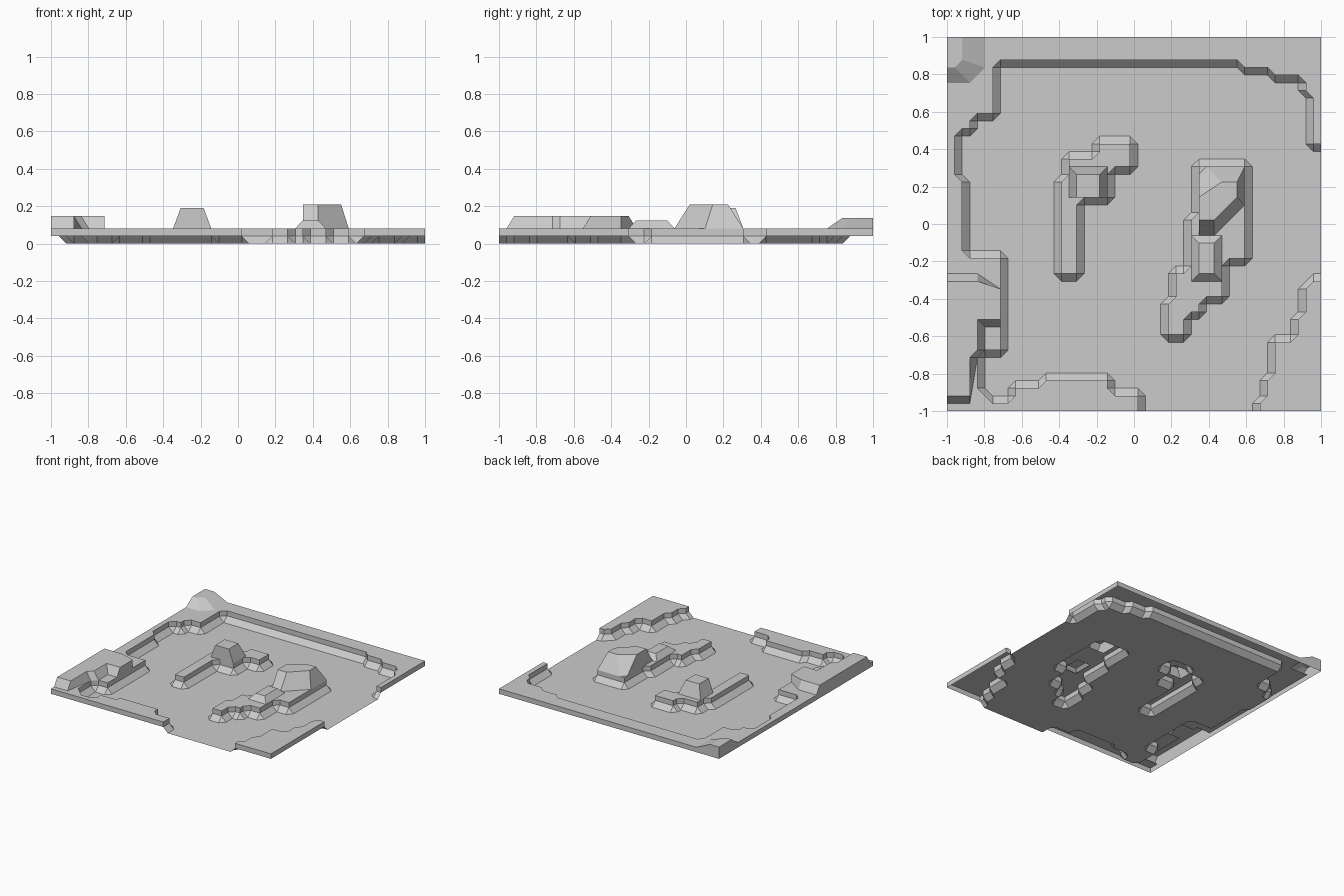
import bpy
import bmesh

cube = bpy.data.objects.get("Cube")
if cube:
    bpy.data.objects.remove(cube)

CELLS = 49
STEP = 2 / CELLS
TOP = 2 * STEP

stone = bpy.data.materials.new("grey_stone")
stone.use_nodes = True
colour = (0.6, 0.6, 0.6, 1)
stone.diffuse_color = colour
stone.node_tree.nodes["Principled BSDF"].inputs["Base Color"].default_value = colour


def place(u, v, z):
    return (u * STEP - 1, v * STEP - 1, z)


def build(name, faces):
    """Make a flat-shaded object from faces given as lists of points."""
    bm = bmesh.new()
    for face in faces:
        bm.faces.new([bm.verts.new(p) for p in face])
    bmesh.ops.remove_doubles(bm, verts=bm.verts, dist=STEP / 100)
    mesh = bpy.data.meshes.new(name)
    bm.to_mesh(mesh)
    bm.free()
    mesh.materials.append(stone)
    obj = bpy.data.objects.new(name, mesh)
    bpy.context.collection.objects.link(obj)


def inside(rects, u, v):
    return any(a <= u <= b and c <= v <= d for a, b, c, d in rects)


# Raised ground as grid rectangles: first u, last u, first v, last v
west = [(0, 6, 39, 49), (0, 3, 37, 38), (0, 1, 31, 36), (0, 2, 21, 30),
        (0, 7, 8, 20), (0, 4, 0, 7)]
south = [(5, 5, 0, 2), (6, 8, 0, 1), (9, 12, 0, 3), (13, 21, 0, 4), (22, 25, 0, 2)]
north = [(7, 38, 46, 49), (39, 42, 45, 49), (43, 46, 44, 49), (47, 47, 42, 49),
         (48, 49, 35, 49)]
south_east = [(48, 49, 0, 17), (47, 47, 0, 16), (46, 46, 0, 12), (43, 45, 0, 9),
              (42, 42, 0, 4), (41, 41, 0, 1)]
small_island = [(15, 17, 18, 30), (16, 21, 28, 33), (20, 24, 32, 35)]
large_island = [(29, 31, 10, 14), (30, 33, 13, 18), (30, 36, 15, 18), (32, 36, 18, 20),
                (32, 39, 20, 25), (33, 39, 25, 32)]
raised = west + south + north + south_east + small_island + large_island

# Hollows left open under the rocks
hollows = [(17, 20, 29, 31), (34, 37, 27, 30), (33, 35, 18, 21), (0, 2, 2, 16),
           (3, 6, 12, 15), (0, 3, 45, 48)]

high = {(u, v): inside(raised, u, v)
        for u in range(CELLS + 1) for v in range(CELLS + 1)}
floor, banks, walls, plateau = [], [], [], []


def wall(p, q):
    walls.append([place(*p, STEP), place(*q, STEP), place(*q, TOP), place(*p, TOP)])


def sloped(points):
    banks.append([place(*p, STEP if high[p] else 0) for p in points])


# Floor, sloping banks, upright walls and plateau, cell by cell
for u in range(CELLS):
    for v in range(CELLS):
        ring = [(u, v), (u + 1, v), (u + 1, v + 1), (u, v + 1)]
        flags = [high[p] for p in ring]
        count = sum(flags)
        if count == 0:
            floor.append([place(*p, 0) for p in ring])
        elif count == 4:
            if not inside(hollows, u, v):
                plateau.append([place(*p, TOP) for p in ring])
        elif count == 2:
            sloped(ring)
            for i in range(4):
                if flags[i] and flags[(i + 1) % 4]:
                    wall(ring[(i + 1) % 4], ring[i])
        else:
            # Corner cells split along the diagonal
            odd = flags.index(count == 1)
            ring = ring[odd:] + ring[:odd]
            sloped([ring[0], ring[1], ring[3]])
            if count == 1:
                floor.append([place(*p, 0) for p in ring[1:]])
            else:
                plateau.append([place(*p, TOP) for p in ring[1:]])
                wall(ring[3], ring[1])

# Outer rim around the raised edges
for i in range(CELLS):
    for p, q in (((i, 0), (i + 1, 0)), ((i + 1, CELLS), (i, CELLS)),
                 ((CELLS, i), (CELLS, i + 1)), ((0, i + 1), (0, i))):
        if high[p] and high[q]:
            wall(p, q)

build("ground_floor", floor)
build("sloping_banks", banks)
build("upright_walls", walls)
build("plateau_tops", plateau)


def rock(name, base, top, height):
    """Loft an open-bottomed rock from a base outline to a top outline."""
    low = [place(*p, TOP) for p in base]
    cap = [place(*p, height) for p in top]
    n = len(low)
    sides = [[low[i], low[(i + 1) % n], cap[(i + 1) % n], cap[i]] for i in range(n)]
    build(name, sides + [cap])


# Rocks standing on the raised ground
rock("small_island_rock",
     [(16, 28), (21, 28), (21, 32), (16, 32)],
     [(17, 28), (20, 28), (20, 31), (17, 31)], 0.19)
rock("large_island_tall_rock",
     [(33, 23), (35, 23), (39, 27), (39, 32), (34, 32), (33, 31)],
     [(33, 25), (35, 25), (38, 28), (38, 30), (36, 30), (33, 28)], 0.21)
rock("large_island_low_rock",
     [(32, 17), (36, 17), (36, 23), (32, 23)],
     [(33, 18), (35, 18), (35, 22), (33, 22)], 0.125)
rock("south_west_rock",
     [(0, 1), (3, 1), (4, 7), (5, 8), (5, 11), (7, 11), (7, 16), (4, 18), (0, 18)],
     [(0, 2), (3, 2), (3, 7), (4, 8), (4, 12), (7, 12), (7, 16), (4, 17), (0, 17)], 0.147)
rock("north_west_rock",
     [(0, 43), (3, 43), (5, 45), (5, 49), (0, 49)],
     [(0, 45), (1, 45), (2, 46), (2, 49), (0, 49)], 0.138)
